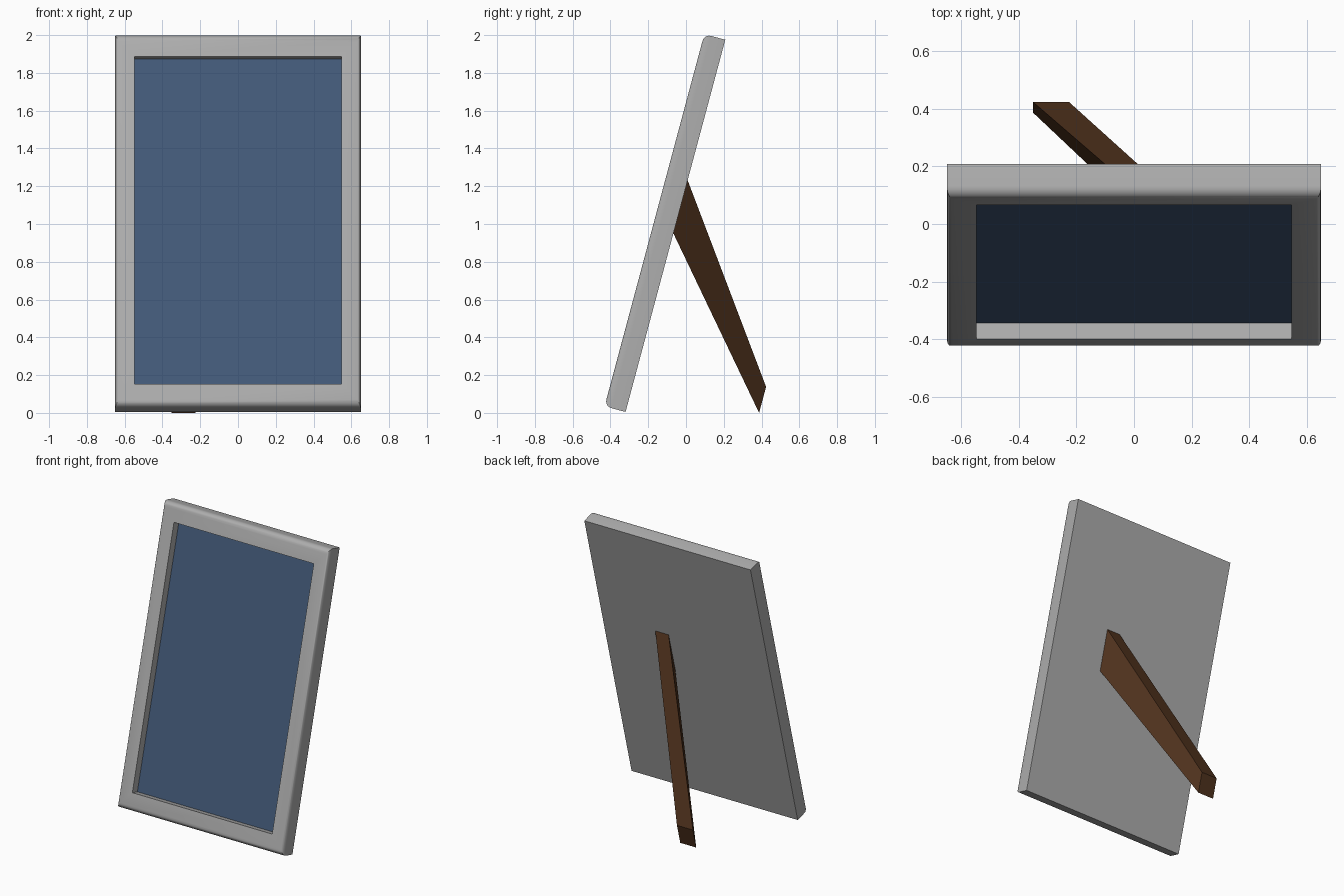
import bpy, bmesh, math

if "Cube" in bpy.data.objects:
    bpy.data.objects.remove(bpy.data.objects["Cube"])

W, T, L = 0.65, 0.115, 2.04          # half width, thickness, length of the panel
TILT = math.radians(-15)
BASE = (0, -0.32, 0.005)             # bottom back edge of the panel
OPEN_X, OPEN_LOW, OPEN_HIGH, DEPTH = 0.547, 0.122, 1.918, 0.058
SQUASH = 0.45                        # side rounding is narrower than top rounding


def make_object(name, bm, color):
    bmesh.ops.recalc_face_normals(bm, faces=bm.faces[:])
    mesh = bpy.data.meshes.new(name)
    bm.to_mesh(mesh)
    bm.free()
    ob = bpy.data.objects.new(name, mesh)
    bpy.context.collection.objects.link(ob)
    mat = bpy.data.materials.new(name + "_color")
    mat.diffuse_color = (*color, 1)
    mat.use_nodes = True
    mat.node_tree.nodes["Principled BSDF"].inputs["Base Color"].default_value = mat.diffuse_color
    mesh.materials.append(mat)
    return ob


def hexahedron(low, high):
    """Solid between two matching quads."""
    bm = bmesh.new()
    a = [bm.verts.new(p) for p in low]
    b = [bm.verts.new(p) for p in high]
    bm.faces.new(a)
    bm.faces.new(b[::-1])
    for i in range(4):
        j = (i + 1) % 4
        bm.faces.new((a[j], a[i], b[i], b[j]))
    bmesh.ops.recalc_face_normals(bm, faces=bm.faces[:])
    return bm


def slab(x, y0, y1, z0, z1):
    quad = lambda y: [(-x, y, z0), (x, y, z0), (x, y, z1), (-x, y, z1)]
    return hexahedron(quad(y0), quad(y1))


def tilt(ob):
    ob.rotation_euler.x = TILT
    ob.location = BASE


# Frame: slab with rounded front rim and a recessed opening
bm = slab(W / SQUASH, -T, 0, 0, L)
rim = [e for e in bm.edges if all(v.co.y < -T / 2 for v in e.verts)]
bmesh.ops.bevel(bm, geom=rim, offset=0.037, segments=5, profile=0.5, affect='EDGES')
bmesh.ops.scale(bm, vec=(SQUASH, 1, 1), verts=bm.verts[:])
bm.normal_update()
front = max((f for f in bm.faces if f.normal.y < -0.99), key=lambda f: f.calc_area())
bmesh.ops.inset_individual(bm, faces=[front], thickness=0.07)
for v in front.verts:
    v.co.x = math.copysign(OPEN_X, v.co.x)
    v.co.z = OPEN_HIGH if v.co.z > L / 2 else OPEN_LOW
floor = bmesh.ops.extrude_discrete_faces(bm, faces=[front])["faces"][0]
for v in floor.verts:
    v.co.y += DEPTH + 0.004
frame = make_object("frame", bm, (0.42, 0.42, 0.42))
tilt(frame)
bpy.context.view_layer.objects.active = frame
frame.select_set(True)
bpy.ops.object.shade_smooth_by_angle(angle=math.radians(35))

# Screen panel at the bottom of the recess
front_y = -T + DEPTH
screen = make_object("screen", slab(OPEN_X, front_y, front_y + 0.006, OPEN_LOW, OPEN_HIGH),
                     (0.056, 0.102, 0.188))
tilt(screen)

# Support leg: slants sideways from the back of the frame to the floor
top = [(0.132, -0.069, 0.955), (0.236, -0.069, 0.955), (0.236, 0.007, 1.236), (0.132, 0.007, 1.236)]
foot = [(-0.351, 0.387, 0.0), (-0.226, 0.387, 0.0), (-0.226, 0.424, 0.138), (-0.351, 0.424, 0.138)]
make_object("support_leg", hexahedron(top, foot), (0.077, 0.031, 0.012))
